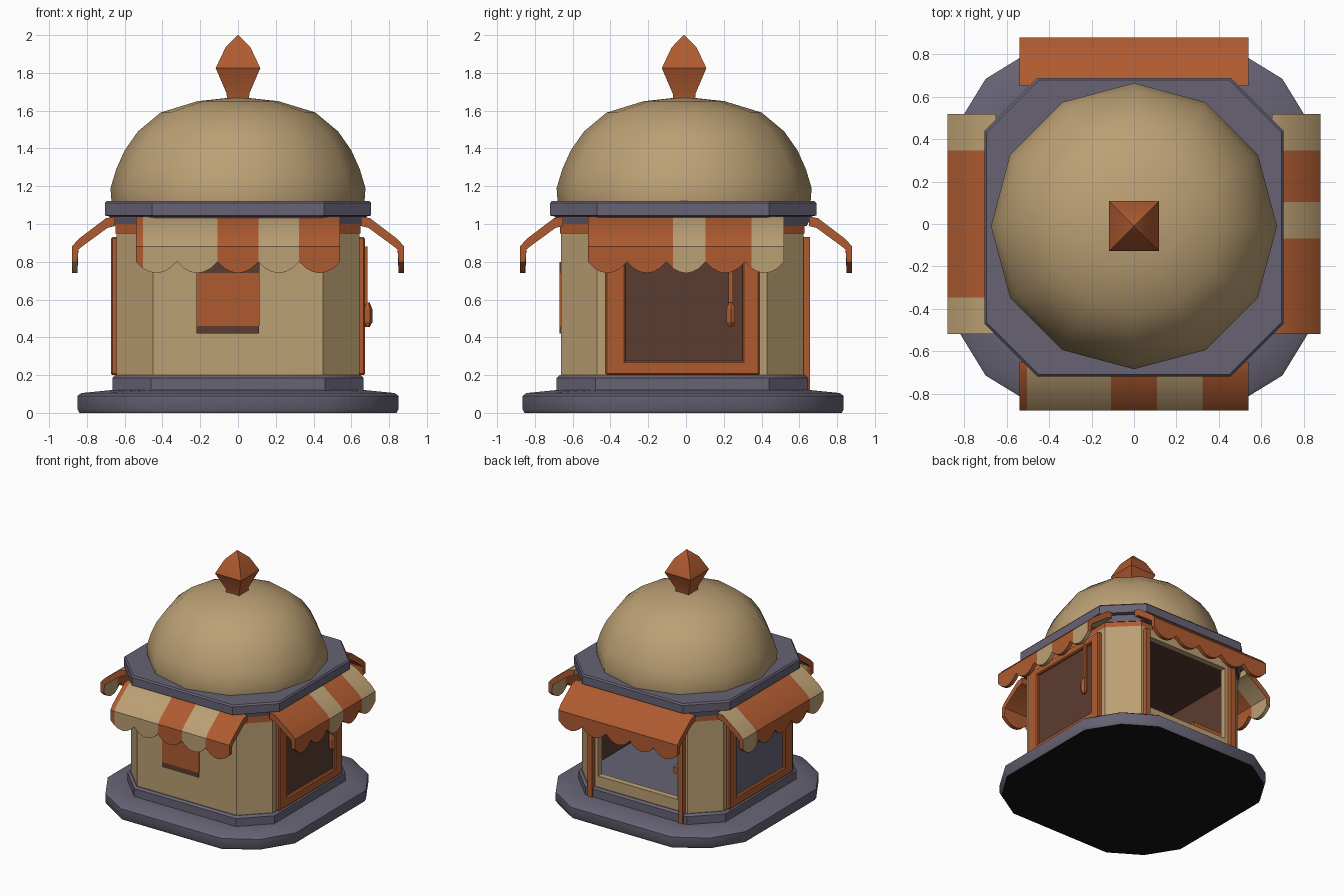
import bpy, bmesh, math
from mathutils import Matrix, Vector

if "Cube" in bpy.data.objects:
    bpy.data.objects.remove(bpy.data.objects["Cube"])


def material(name, rgb):
    m = bpy.data.materials.new(name)
    m.diffuse_color = (*rgb, 1)
    m.use_nodes = True
    m.node_tree.nodes["Principled BSDF"].inputs["Base Color"].default_value = m.diffuse_color
    return m


TAN = material("tan", (0.50, 0.35, 0.175))
ORANGE = material("burnt orange", (0.43, 0.105, 0.03))
SLATE = material("slate purple", (0.135, 0.123, 0.175))
BROWN = material("dark brown", (0.105, 0.045, 0.03))
BLACK = material("black", (0.006, 0.006, 0.006))


def finish(name, bm, mats, smooth=None, fix_normals=True):
    if fix_normals:
        bmesh.ops.recalc_face_normals(bm, faces=bm.faces)
    me = bpy.data.meshes.new(name)
    bm.to_mesh(me)
    bm.free()
    for m in mats:
        me.materials.append(m)
    ob = bpy.data.objects.new(name, me)
    bpy.context.collection.objects.link(ob)
    if smooth:
        bpy.ops.object.select_all(action='DESELECT')
        ob.select_set(True)
        bpy.context.view_layer.objects.active = ob
        bpy.ops.object.shade_smooth_by_angle(angle=math.radians(smooth))
    return ob


def outline(h, c, m=None):
    """Square of half-width h with chamfered corners, optional extra corner point."""
    corner = [(h, c)] + ([(m, m)] if m else []) + [(c, h)]
    pts = []
    for k in range(4):
        r = Matrix.Rotation(k * math.pi / 2, 2)
        pts += [r @ Vector(p) for p in corner]
    return pts


def ngon(r, n, start=0):
    return [Vector((r * math.cos(start + 2 * math.pi * i / n),
                    r * math.sin(start + 2 * math.pi * i / n))) for i in range(n)]


def loft(rings, dy=0, dx=0, caps=True, skip=()):
    """Skin a stack of (points, z) rings."""
    bm = bmesh.new()
    rows = [[bm.verts.new((p.x + dx, p.y + dy, z)) for p in pts] for pts, z in rings]
    n = len(rows[0])
    for a, b in zip(rows, rows[1:]):
        for i in range(n):
            if i not in skip:
                j = (i + 1) % n
                bm.faces.new((a[i], a[j], b[j], b[i]))
    if caps:
        bm.faces.new(rows[0][::-1])
        bm.faces.new(rows[-1])
    return bm


def box(name, x, y, z, mat, bevel=0):
    bm = bmesh.new()
    bmesh.ops.create_cube(bm, size=1)
    for v in bm.verts:
        v.co = Vector([(a + b) / 2 + c * (b - a) for (a, b), c in zip((x, y, z), v.co)])
    if bevel:
        bmesh.ops.bevel(bm, geom=bm.edges[:], offset=bevel, segments=1, affect='EDGES')
    return finish(name, bm, [mat])


# Base slab, with a black underside
bm = loft([(outline(0.84, 0.45, 0.69), 0), (outline(0.85, 0.455, 0.70), 0.02),
           (outline(0.85, 0.455, 0.70), 0.09), (outline(0.83, 0.445, 0.685), 0.105),
           (outline(0.68, 0.44, 0.57), 0.12)], dy=-0.015)
bm.normal_update()
for f in bm.faces:
    f.material_index = int(f.normal.z < -0.9)
finish("base_slab", bm, [SLATE, BLACK], 35)

# Plinth
finish("plinth", loft([(outline(0.665, 0.46), 0.1), (outline(0.665, 0.46), 0.185),
                       (outline(0.65, 0.45), 0.2)], dy=-0.02), [SLATE], 35)

# Wall shell, open at the back, with a brown inner lining and ceiling
W, DY = 0.642, -0.02
finish("walls", loft([(outline(W, 0.45), z) for z in (0.2, 0.96)], DY, caps=False, skip=(1 + 0,)),
       [TAN])
bm = loft([(outline(0.605, 0.43), z) for z in (0.2, 0.98)], DY, caps=False, skip=(1,))
bm.faces.new([bm.verts.new((p.x, p.y + DY, 0.98)) for p in outline(0.63, 0.44)])
bmesh.ops.reverse_faces(bm, faces=bm.faces[:])
finish("wall_lining", bm, [BROWN], fix_normals=False)
finish("wall_top_band", loft([(outline(W + 0.006, 0.455), z) for z in (0.95, 1.0)], DY,
                             caps=False), [ORANGE])

# Serving opening at the back
YB = W + DY
for s, side in ((-1, "left"), (1, "right")):
    box(f"opening_jamb_{side}", sorted((s * 0.36, s * 0.45)), (YB - 0.05, YB), (0.2, 0.97), TAN)
    box(f"opening_post_{side}", sorted((s * 0.39, s * 0.43)), (YB - 0.01, YB + 0.035),
        (0.115, 0.93), ORANGE)
box("opening_sill", (-0.36, 0.36), (YB - 0.05, YB), (0.2, 0.29), TAN)
box("opening_head", (-0.36, 0.36), (YB - 0.05, YB), (0.89, 0.97), TAN)
box("inner_counter", (-0.59, -0.2), (-0.5, 0.45), (0.4, 0.45), ORANGE)

# Side windows: orange frame around a flat pane
for s, side, glass in ((1, "right", BROWN), (-1, "left", SLATE)):
    xs = sorted((s * (W - 0.02), s * (W + 0.03)))
    y0, y1, z0, z1, w = -0.425, 0.39, 0.2, 0.93, 0.09
    box(f"{side}_frame_bottom", xs, (y0, y1), (z0, z0 + 0.075), ORANGE, 0.008)
    box(f"{side}_frame_top", xs, (y0, y1), (z1 - 0.06, z1), ORANGE, 0.008)
    box(f"{side}_frame_front", xs, (y0, y0 + w + 0.015), (z0, z1), ORANGE, 0.008)
    box(f"{side}_frame_back", xs, (y1 - w, y1), (z0, z1), ORANGE, 0.008)
    box(f"{side}_pane", sorted((s * W, s * (W + 0.008))), (y0 + w, y1 - w), (0.26, 0.9), glass)

# Hanging lantern by the right window
box("lantern_rod", (0.665, 0.685), (0.225, 0.25), (0.56, 0.88), ORANGE)
finish("lantern", loft([(ngon(r, 6), z) for r, z in
                        ((0.012, 0.455), (0.026, 0.48), (0.026, 0.55), (0.012, 0.585))],
                       dy=0.238, dx=0.685), [ORANGE])

# Painted front plaque
YF = -W + DY
box("front_plaque", (-0.22, 0.115), (YF - 0.008, YF), (0.46, 0.74), ORANGE)
box("front_plaque_lower_edge", (-0.22, 0.11), (YF - 0.008, YF), (0.42, 0.46), BROWN)
box("front_plaque_upper_edge", (-0.22, 0.115), (YF - 0.008, YF), (0.74, 0.80), BROWN)

# Roof slab
finish("roof_slab", loft([(outline(0.655, 0.45), 0.99), (outline(0.68, 0.44), 1.04),
                          (outline(0.705, 0.455), 1.045), (outline(0.705, 0.455), 1.11),
                          (outline(0.695, 0.45), 1.122)], dy=-0.015), [SLATE], 30)

# Twelve-sided dome
dome = [(0.67, 1.12), (0.675, 1.19), (0.645, 1.29), (0.60, 1.39), (0.53, 1.49),
        (0.41, 1.59), (0.215, 1.65), (0.05, 1.668)]
finish("dome", loft([(ngon(r, 12), z) for r, z in dome], dy=-0.01), [TAN], 40)

# Square finial
spike = [(0.058, 1.65), (0.06, 1.69), (0.118, 1.825), (0.066, 1.935), (0.002, 2.0)]
finish("finial", loft([(ngon(h * math.sqrt(2), 4, math.pi / 4), z) for h, z in spike], dy=-0.01),
       [ORANGE], 30)


def awning(name, turn, half, stripes):
    """Sloped awning with five scallops; stripes = tan ranges along its width."""
    bm = bmesh.new()
    steps, scallops = 6, 5
    n = steps * scallops
    rot = Matrix.Rotation(math.radians(turn), 4, 'Z')
    cols = []
    for i in range(n + 1):
        t = -half + 2 * half * i / n
        low = 0.80 - 0.06 * math.sin(math.pi * (i % steps) / steps) ** 0.8
        top = [(0.65, 1.04), (0.70, 1.03), (0.845, 0.92), (0.88, 0.88), (0.88, low)]
        under = [(0.85, low), (0.845, 0.865), (0.82, 0.885), (0.69, 0.98), (0.65, 0.99)]
        cols.append([bm.verts.new(rot @ Vector((t, -o, z))) for o, z in top + under])
    m = len(cols[0])
    for i in range(n):
        mid = -half + 2 * half * (i + 0.5) / n
        is_tan = any(a < mid < b for a, b in stripes)
        for j in range(m):
            k = (j + 1) % m
            f = bm.faces.new((cols[i][j], cols[i + 1][j], cols[i + 1][k], cols[i][k]))
            f.material_index = int(is_tan)
    for col in (cols[0], cols[-1]):
        f = bm.faces.new(col)
    finish(name, bm, [ORANGE, TAN], 35)


# Awnings on all four sides
awning("front_awning", 0, 0.54, [(-0.5, -0.11), (0.11, 0.325)])
awning("right_awning", 90, 0.52, [(-0.07, 0.105), (0.345, 0.6)])
awning("back_awning", 180, 0.54, [])
awning("left_awning", 270, 0.52, [(-0.6, -0.345), (0.345, 0.6)])
